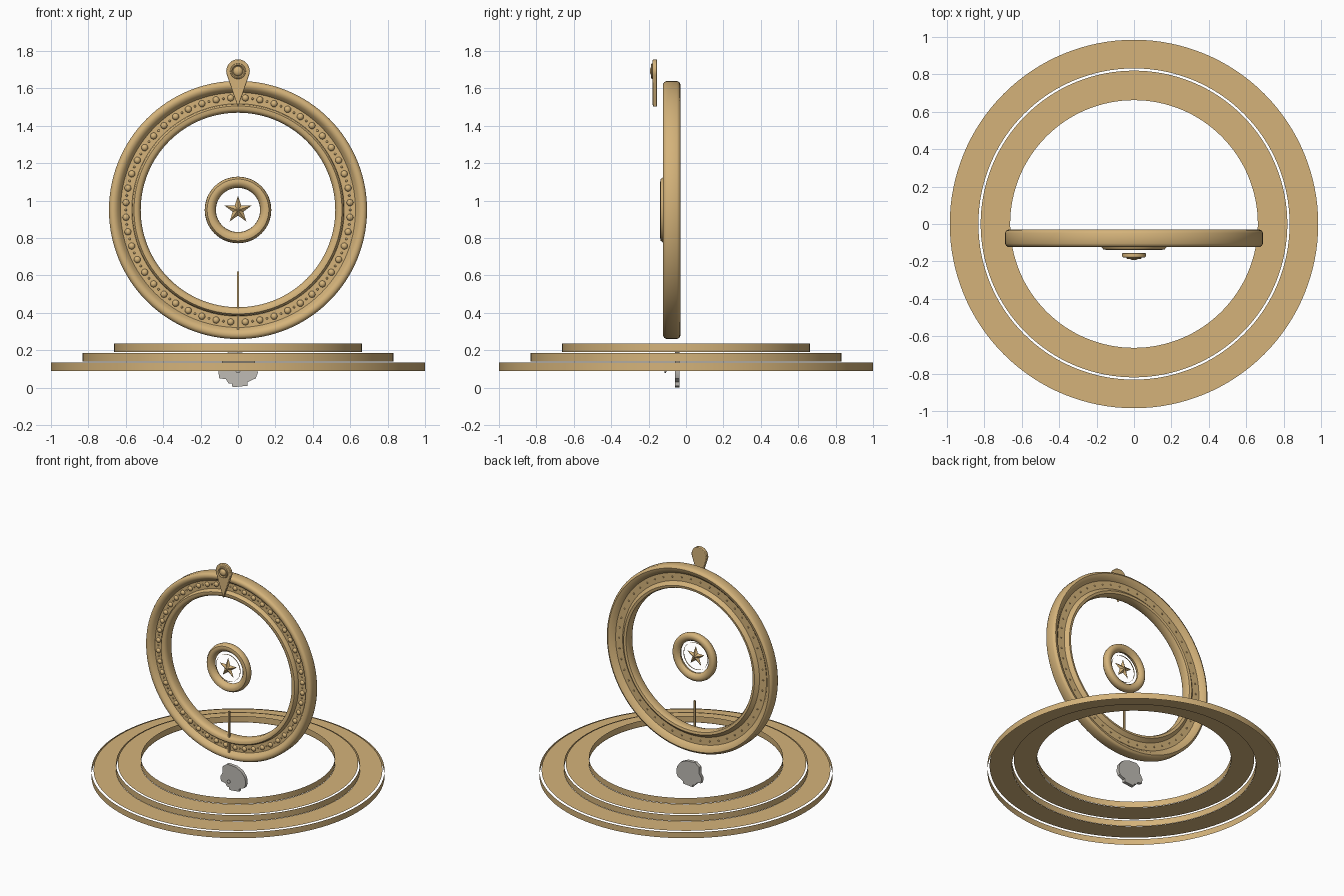
import bpy, bmesh, math
from mathutils import Vector, Matrix

cube = bpy.data.objects.get("Cube")
if cube:
    bpy.data.objects.remove(cube, do_unlink=True)


def make_material(name, rgb):
    m = bpy.data.materials.new(name)
    m.use_nodes = True
    m.diffuse_color = (*rgb, 1)
    m.node_tree.nodes["Principled BSDF"].inputs["Base Color"].default_value = (*rgb, 1)
    return m


GOLD = make_material("pale gold", (0.66, 0.45, 0.195))
GREY = make_material("warm grey", (0.52, 0.50, 0.46))
CENTRE = 0.95  # height of the wheel axis


def finish(name, bm, mat=GOLD, smooth=True):
    mesh = bpy.data.meshes.new(name)
    bm.to_mesh(mesh)
    bm.free()
    mesh.materials.append(mat)
    ob = bpy.data.objects.new(name, mesh)
    bpy.context.collection.objects.link(ob)
    if smooth:
        bpy.ops.object.select_all(action="DESELECT")
        ob.select_set(True)
        bpy.context.view_layer.objects.active = ob
        bpy.ops.object.shade_smooth_by_angle(angle=math.radians(40))
    return ob


def lathe(name, profile, closed=False, upright=False, z=CENTRE, steps=128, mat=GOLD):
    """Turn (radius, height) points about z, or about the front axis if upright."""
    bm = bmesh.new()
    rings = []
    for r, h in profile:
        ring = []
        for i in range(steps):
            a = math.tau * i / steps
            c, s = r * math.cos(a), r * math.sin(a)
            ring.append(bm.verts.new((c, h, z + s) if upright else (c, s, h)))
        rings.append(ring)
    pairs = list(zip(rings, rings[1:]))
    if closed:
        pairs.append((rings[-1], rings[0]))
    for p, q in pairs:
        for i in range(steps):
            j = (i + 1) % steps
            bm.faces.new((p[i], p[j], q[j], q[i]))
    if closed:
        bmesh.ops.recalc_face_normals(bm, faces=bm.faces)
    return finish(name, bm, mat)


def slab(name, outline, front, back, mat=GOLD, bevel=0.0):
    """Extrude an (x, z) outline from front to back along y."""
    bm = bmesh.new()
    f = bm.faces.new([bm.verts.new((x, front, z)) for x, z in outline])
    out = bmesh.ops.extrude_face_region(bm, geom=[f])
    verts = [v for v in out["geom"] if isinstance(v, bmesh.types.BMVert)]
    bmesh.ops.translate(bm, verts=verts, vec=(0, back - front, 0))
    bmesh.ops.recalc_face_normals(bm, faces=bm.faces)
    ob = finish(name, bm, mat)
    if bevel:
        mod = ob.modifiers.new("soft edges", "BEVEL")
        mod.width, mod.segments = bevel, 2
    return ob


def domes(name, items, squash=1.0):
    """Join many small domes; each item is (position, radius)."""
    bm = bmesh.new()
    for pos, r in items:
        m = Matrix.Translation(pos) @ Matrix.Diagonal((r, r * squash, r, 1))
        bmesh.ops.create_uvsphere(bm, u_segments=12, v_segments=8, radius=1, matrix=m)
    return finish(name, bm)


# Stepped base: open sheet bands and flat treads, with a slit inside each band
for label, radius, low in (("lower", 1.0, 0.09), ("middle", 0.832, 0.14), ("upper", 0.662, 0.19)):
    lathe(label + "_step_band", [(radius, low), (radius, low + 0.045)])
lathe("lower_tread", [(0.985, 0.139), (0.832, 0.139)])
lathe("middle_tread", [(0.82, 0.188), (0.662, 0.188)])

# Upright wheel rim with two rounded lips and a channel on both faces
rim = [(0.69, -0.104), (0.684, -0.116), (0.673, -0.123), (0.657, -0.122),
       (0.643, -0.112), (0.628, -0.09), (0.568, -0.09), (0.564, -0.112),
       (0.556, -0.121), (0.538, -0.121), (0.526, -0.112), (0.52, -0.095),
       (0.52, -0.055), (0.527, -0.04), (0.545, -0.036), (0.57, -0.06),
       (0.628, -0.06), (0.65, -0.036), (0.672, -0.03), (0.684, -0.036), (0.69, -0.048)]
lathe("wheel_rim", rim, closed=True, upright=True)

# Studs in the channel: large in front, small between them on both faces
COUNT = 48
large, small = [], []
for i in range(COUNT * 2):
    a = math.pi / 2 + math.pi * (i + 1) / COUNT
    x, z = 0.6 * math.cos(a), CENTRE + 0.6 * math.sin(a)
    if i % 2 == 0:
        small.append((Vector((x, -0.06, z)), 0.006))
        large.append((Vector((x, -0.09, z)), 0.018)) if COUNT % 2 else small.append((Vector((x, -0.09, z)), 0.006))
    if i % 2 == 0:
        b = a + math.pi / COUNT
        large.append((Vector((0.6 * math.cos(b), -0.09, CENTRE + 0.6 * math.sin(b))), 0.018))
turn = Matrix.Rotation(math.pi / COUNT, 3, "Y")
axis = Vector((0, 0, CENTRE))
large = [(turn @ (p - axis) + axis, r) for p, r in large]
small = [(turn @ (p - axis) + axis, r) for p, r in small]
domes("large_studs", large, 0.8)
domes("small_studs", small)

# Hub ring, its thin inner collar and the star
hub = [(0.178, -0.105), (0.175, -0.122), (0.165, -0.135), (0.15, -0.138),
       (0.134, -0.132), (0.12, -0.115), (0.118, -0.1), (0.128, -0.085),
       (0.148, -0.076), (0.166, -0.08), (0.175, -0.09)]
lathe("hub_ring", hub, closed=True, upright=True, steps=64)
lathe("hub_collar", [(0.1, -0.121), (0.1, -0.113)], upright=True, steps=64)

bm = bmesh.new()
points = []
for i in range(10):
    r = 0.03 if i % 2 else 0.076
    a = math.pi / 2 + math.tau * i / 10
    points.append(bm.verts.new((r * math.cos(a), -0.117, CENTRE + r * math.sin(a))))
for y in (-0.137, -0.097):
    tip = bm.verts.new((0, y, CENTRE))
    for i in range(10):
        bm.faces.new((points[i], points[(i + 1) % 10], tip))
bmesh.ops.recalc_face_normals(bm, faces=bm.faces)
finish("star", bm, smooth=False)

# Teardrop pointer with a round boss
HEAD = 1.692
drop = [(0, 1.5)]
for i in range(33):
    a = math.radians(-20 + 220 * i / 32)
    drop.append((0.063 * math.cos(a), HEAD + 0.063 * math.sin(a)))
slab("pointer", drop, -0.178, -0.154, bevel=0.004)
lathe("pointer_boss", [(0.042, -0.177), (0.04, -0.185), (0.034, -0.187), (0.028, -0.18)],
      upright=True, z=HEAD, steps=32)
domes("pointer_stud", [(Vector((0, -0.178, HEAD)), 0.026)], 0.6)

# Slim upright needle at the bottom of the wheel
slab("needle", [(-0.006, 0.31), (0.006, 0.31), (0.006, 0.62), (-0.006, 0.62)], -0.11, -0.098)

# Ragged grey plate below the wheel, with a small pin in front
ragged = [(-0.105, 0.085), (-0.1, 0.05), (-0.065, 0.045), (-0.05, 0.022),
          (-0.032, 0.022), (-0.03, 0.002), (0.05, 0.01), (0.052, 0.03),
          (0.095, 0.05), (0.106, 0.08), (0.1, 0.125), (0.07, 0.165),
          (0.02, 0.188), (-0.05, 0.192), (-0.085, 0.165), (-0.085, 0.12)]
slab("ragged_plate", ragged, -0.06, -0.035, GREY)
lathe("plate_pin", [(0.001, -0.116), (0.014, -0.114), (0.014, -0.106), (0.001, -0.105)],
      upright=True, z=0.092, steps=20, mat=GREY)
